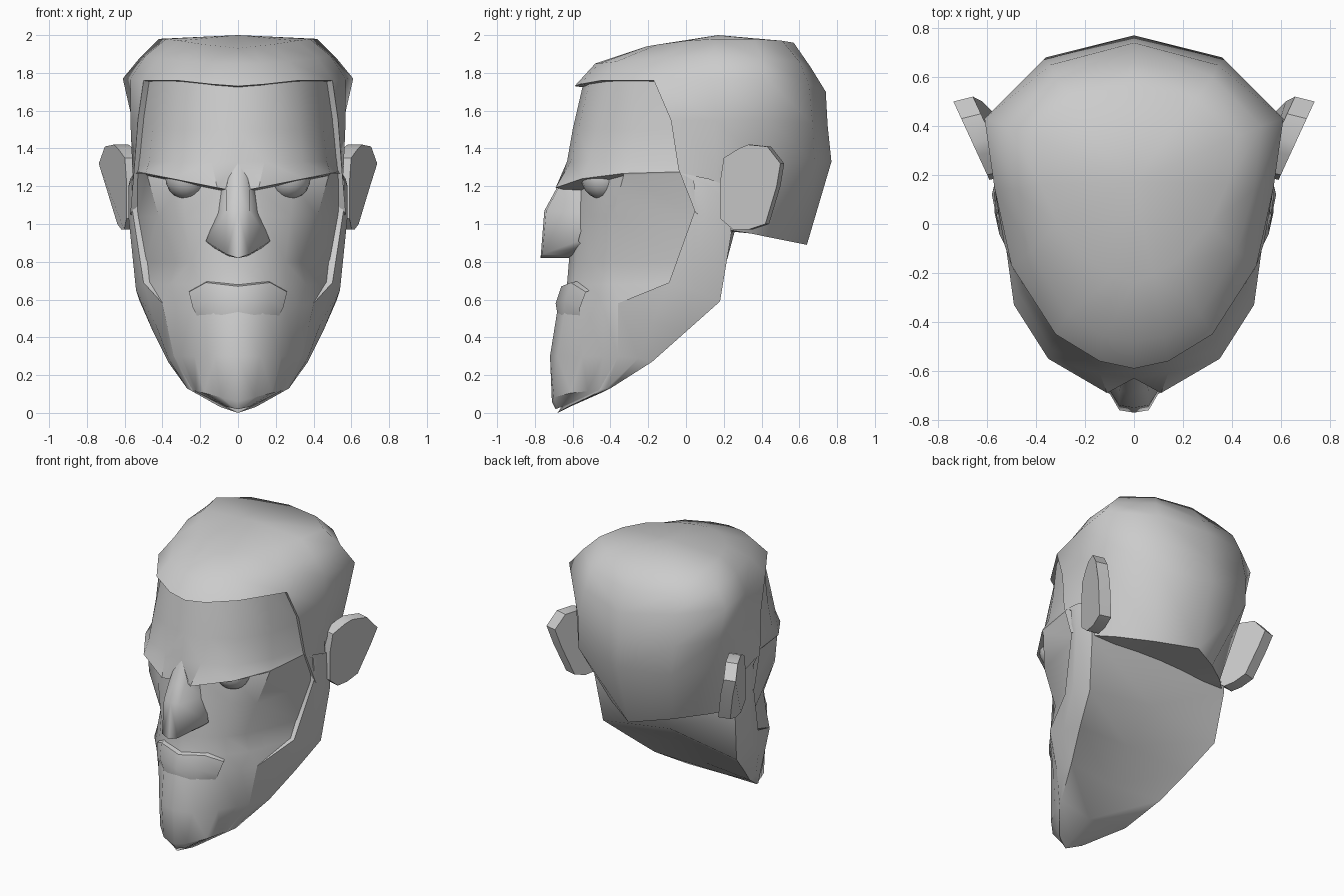
import bpy, bmesh, math
from mathutils import Vector

if "Cube" in bpy.data.objects:
    bpy.data.objects.remove(bpy.data.objects["Cube"], do_unlink=True)

UNIT = 0.01  # coordinates below are in hundredths

clay = bpy.data.materials.new("clay_grey")
clay.use_nodes = True
clay.diffuse_color = (0.6, 0.6, 0.6, 1)
clay.node_tree.nodes["Principled BSDF"].inputs["Base Color"].default_value = (0.6, 0.6, 0.6, 1)


def add_grid(bm, rows):
    """Skin neighbouring rows of points with quads."""
    grid = [[bm.verts.new(Vector(p) * UNIT) for p in row] for row in rows]
    for upper, lower in zip(grid, grid[1:]):
        for i in range(len(upper) - 1):
            bm.faces.new((upper[i], upper[i + 1], lower[i + 1], lower[i]))


def mirrored_part(name, grids, angle):
    """Build one half from point grids, mirror it and smooth it by angle."""
    bm = bmesh.new()
    for rows in grids:
        add_grid(bm, rows)
    bmesh.ops.mirror(bm, geom=bm.verts[:] + bm.edges[:] + bm.faces[:],
                     axis="X", merge_dist=0.0001)
    bmesh.ops.remove_doubles(bm, verts=bm.verts, dist=0.0005)
    bmesh.ops.dissolve_degenerate(bm, edges=bm.edges, dist=0.0005)
    bmesh.ops.recalc_face_normals(bm, faces=bm.faces)
    return finish(name, bm, angle)


def finish(name, bm, angle):
    mesh = bpy.data.meshes.new(name)
    bm.to_mesh(mesh)
    bm.free()
    mesh.materials.append(clay)
    obj = bpy.data.objects.new(name, mesh)
    bpy.context.collection.objects.link(obj)
    bpy.ops.object.select_all(action="DESELECT")
    obj.select_set(True)
    bpy.context.view_layer.objects.active = obj
    bpy.ops.object.shade_smooth_by_angle(angle=math.radians(angle))
    return obj


def inset(p, dx=4, dy=0, dz=0):
    return (max(p[0] - dx, 0), p[1] + dy, p[2] + dz)


# Hair: crown rings run from front centre to back centre
hairline = [(0, -59, 173), (14, -56, 174), (32, -45, 176), (50, -17, 176),
            (57, 15, 177), (61, 43, 177), (34, 65, 174), (0, 74, 170)]
crown = [
    [(0, 17, 200)] * len(hairline),
    [(0, -24, 193), (8, -21, 194), (18, -15, 195), (31, 0, 197), (38, 16, 198),
     (42, 36, 198), (25, 51, 197), (0, 57, 196)],
    [(0, -48, 185), (12, -46, 185), (27, -37, 186), (42, -11, 188), (49, 14, 189),
     (52, 40, 188), (32, 60, 186), (0, 66, 183)],
    hairline,
]
nape = [(57, 5, 106), (55, 22, 97), (43, 34, 95), (24, 49, 92), (0, 64, 89)]
back = [
    hairline[3:],
    [(53, -8, 155), (57, 15, 155), (56, 43, 155), (37, 67, 153), (0, 75, 152)],
    [(55, -4, 129), (56, 16, 131), (51, 42, 132), (36, 68, 133), (0, 77, 133)],
    nape,
    [(45, 20, 96), (44, 22, 96), (36, 24, 96), (18, 25, 97), (0, 26, 97)],
]
front_lip = [hairline[:4], [inset(p, 3, 7, -1) for p in hairline[:4]]]
temple_edge = [row[0] for row in back[:4]]
temple_lip = [temple_edge, [inset(p, 4, 2) for p in temple_edge]]
mirrored_part("hair", [crown, back, front_lip, temple_lip], 60)

# Jaw band: each row runs from the face edge round to the centre of the neck
band = [
    [(55, -3, 127), (57, 12, 124), (55, 22, 120), (0, 25, 120)],
    [(56, 4, 123), (58, 12, 120), (55, 23, 110), (0, 26, 110)],
    [(56, 5, 108), (58, 12, 104), (55, 24, 95), (0, 26, 97)],
    [(50, -9, 69), (54, 4, 65), (52, 18, 59), (0, 18, 67)],
    [(40, -36, 58), (44, -18, 48), (45, 0, 43), (0, -6, 48)],
    [(34, -36, 30), (37, -25, 29), (37, -18, 27), (0, -23, 27)],
    [(24, -46, 12), (27, -42, 13), (27, -40, 13), (0, -44, 11)],
    [(6, -66, 3), (9, -63, 3), (11, -61, 4), (0, -62, 3)],
    [(0, -68, 0)] * 4,
]
band_edge = [row[0] for row in band[:5]]
band_lip = [band_edge, [inset(p, 5, 1) for p in band_edge]]
mirrored_part("jaw", [band, band_lip], 50)

# Face: height, outward tilt, then x and y from the centre to the cheek edge
face_rows = [
    (176, 0, [(0, -54), (16, -51), (31, -41), (42, -27), (48, -13)]),
    (150, 0, [(0, -60), (16, -57), (33, -47), (45, -27), (51, -4)]),
    (133, 0, [(0, -63), (14, -61), (34, -51), (47, -29), (53, 0)]),
    (117, .2, [(0, -59), (11, -69), (35, -55), (49, -33), (54, 3)]),
    (116, .2, [(0, -58), (11, -55), (29, -47), (48, -33), (54, 4)]),
    (104, 0, [(0, -60), (14, -55), (28, -49), (42, -39), (53, 5)]),
    (80, 0, [(0, -62), (15, -58), (25, -50), (33, -39), (49, -2)]),
    (68, 0, [(0, -63), (15, -59), (26, -50), (36, -38), (47, -8)]),
    (55, .06, [(0, -68), (13, -64), (25, -53), (33, -44), (40, -36)]),
    (30, 0, [(0, -72), (12, -68), (23, -55), (30, -44), (34, -36)]),
    (6, .25, [(0, -71), (9, -70), (18, -61), (22, -52), (24, -46)]),
    (2, .2, [(0, -69), (2, -68), (4, -67), (5, -66), (6, -66)]),
]
face = [[(x, y, z + tilt * x) for x, y in points] for z, tilt, points in face_rows]
mirrored_part("face", [face], 40)

# Nose with a flat bridge and an undercut base
nose = [
    [(0, -62, 134), (4, -62, 132), (6, -57, 130)],
    [(0, -69, 118), (6, -68, 118), (9, -54, 119)],
    [(0, -75, 107), (6, -74, 107), (11, -53, 106)],
    [(0, -77, 82), (6, -76, 84), (17, -57, 91)],
    [(0, -62, 82), (5, -61, 83), (14, -54, 88)],
]
mirrored_part("nose", [nose], 70)

# Lower lip, blending down into the chin
lower_lip = [
    [(0, -59, 69), (16, -56, 70), (24, -48, 66)],
    [(0, -66, 67), (17, -61, 69), (26, -53, 64)],
    [(0, -69, 58), (16, -64, 59), (24, -56, 56)],
    [(0, -68, 52), (11, -65, 50), (21, -56, 50)],
]
mirrored_part("lower_lip", [lower_lip], 45)

# Eyes and ears on both sides
ear_outline = [(18, 122), (20, 135), (28, 140), (33, 142), (43, 141), (50, 132),
               (48, 120), (42, 100), (33, 97), (25, 97), (18, 103)]
for side, label in ((1, "left"), (-1, "right")):
    bm = bmesh.new()
    bmesh.ops.create_uvsphere(bm, u_segments=16, v_segments=10, radius=0.115)
    bmesh.ops.translate(bm, verts=bm.verts, vec=(side * 0.27, -0.44, 1.245))
    finish(label + "_eye", bm, 60)

    # The ear flares outward towards the back and narrows to its lobe
    bm = bmesh.new()
    outer = [(side * (59 + (y - 18) * (0.46 - 0.008 * max(132 - z, 0))), y, z)
             for y, z in ear_outline]
    inner = [(x - side * 8, y + 2, z) for x, y, z in outer]
    add_grid(bm, [outer + outer[:1], inner + inner[:1]])
    bmesh.ops.remove_doubles(bm, verts=bm.verts, dist=0.0005)
    bmesh.ops.holes_fill(bm, edges=bm.edges)
    bmesh.ops.recalc_face_normals(bm, faces=bm.faces)
    finish(label + "_ear", bm, 40)
